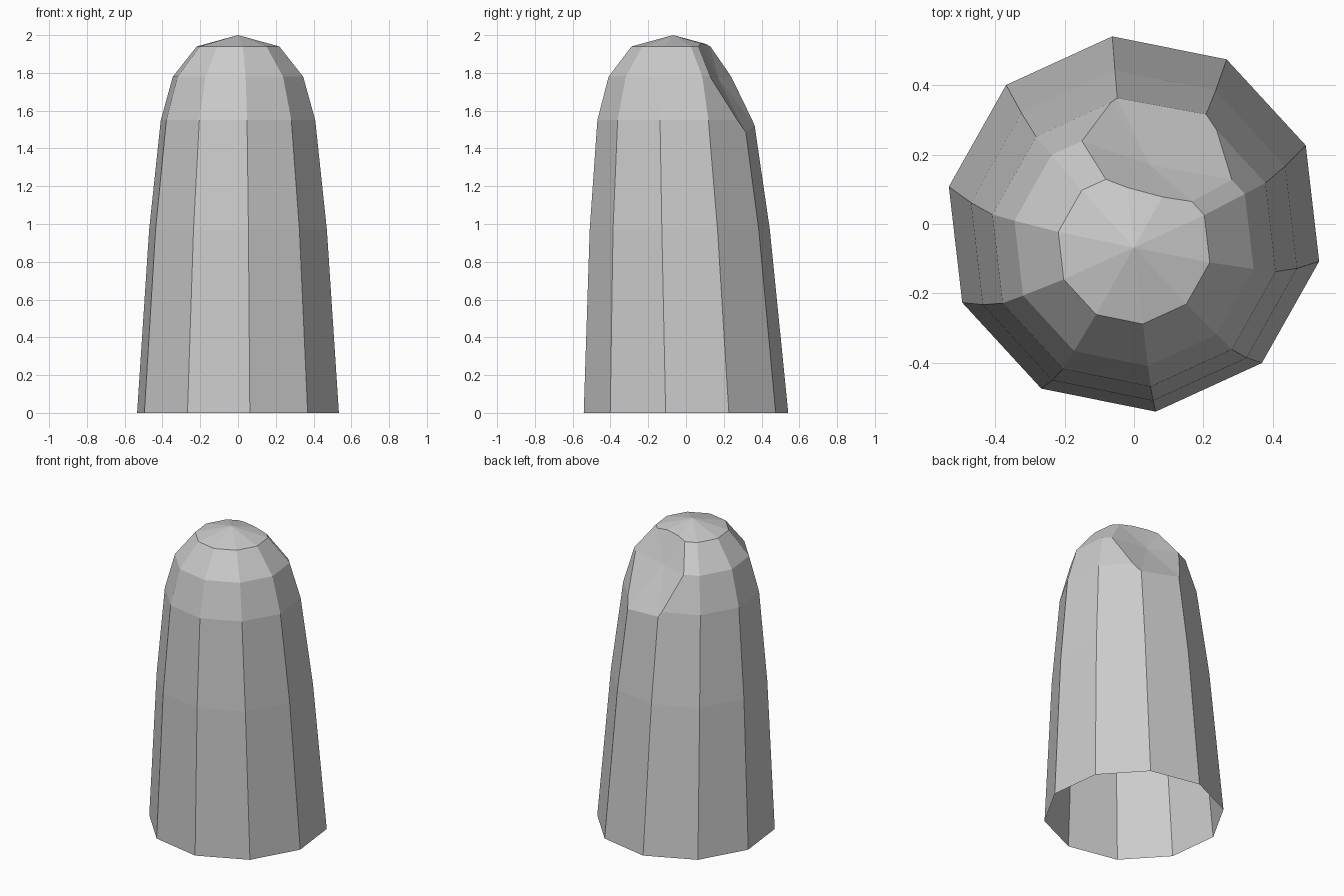
import bpy
import bmesh
import math
from mathutils import Vector

if "Cube" in bpy.data.objects:
    bpy.data.objects.remove(bpy.data.objects["Cube"], do_unlink=True)

SIDES = 10
TURN = math.radians(-11.4)

# One plain grey for the whole shell
grey = bpy.data.materials.new("stone grey")
grey.use_nodes = True
colour = (0.6, 0.6, 0.6, 1.0)
grey.diffuse_color = colour
grey.node_tree.nodes["Principled BSDF"].inputs["Base Color"].default_value = colour

# Rings from the open foot to the shoulder: height, radius, lean in y
profile = [
    (0.0, 0.545, 0.0),
    (0.97, 0.48, -0.033),
    (1.55, 0.417, -0.055),
    (1.78, 0.352, -0.06),
    (1.94, 0.223, -0.067),
]


def add_ring(bm, z, radius, lean):
    angles = [TURN + math.tau * i / SIDES for i in range(SIDES)]
    return [bm.verts.new((radius * math.cos(a), lean + radius * math.sin(a), z))
            for a in angles]


bm = bmesh.new()
rings = [add_ring(bm, *row) for row in profile]
tip = bm.verts.new((0, -0.068, 2.0))

# Side panels
for low, high in zip(rings, rings[1:]):
    for i in range(SIDES):
        j = (i + 1) % SIDES
        bm.faces.new((low[i], low[j], high[j], high[i]))

# Shallow cap
for i in range(SIDES):
    bm.faces.new((rings[-1][i], rings[-1][(i + 1) % SIDES], tip))

# Slanted chip sliced off the upper back
normal = Vector((0.25, 0.968, 0.56)).normalized()
point = Vector((0.0485, 0.188, 1.78))
cut = bmesh.ops.bisect_plane(
    bm, geom=bm.verts[:] + bm.edges[:] + bm.faces[:],
    plane_co=point, plane_no=normal, clear_outer=True)
rim = [e for e in cut["geom_cut"] if isinstance(e, bmesh.types.BMEdge)]

# Close the chip with facets meeting at a slightly sunken middle
middle = bm.verts.new(point - normal * 0.02)
for edge in rim:
    a, b = edge.verts
    face = bm.faces.new((a, b, middle))
    face.normal_update()
    if face.normal.dot(normal) < 0:
        face.normal_flip()

mesh = bpy.data.meshes.new("tapered_post")
bm.to_mesh(mesh)
bm.free()
mesh.materials.append(grey)
post = bpy.data.objects.new("tapered_post", mesh)
bpy.context.collection.objects.link(post)
